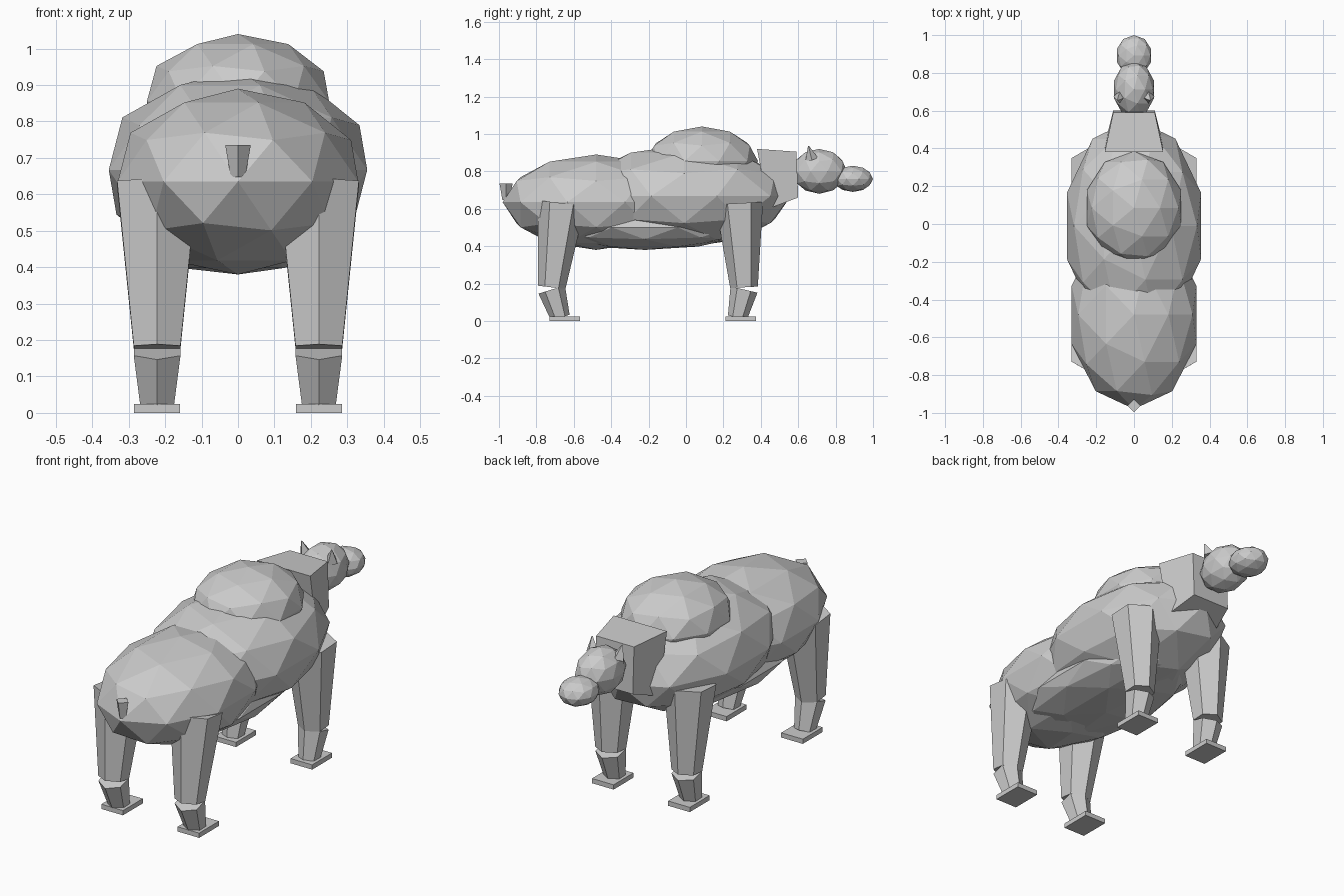
import bpy
import bmesh
from mathutils import Vector, Matrix

if "Cube" in bpy.data.objects:
    bpy.data.objects.remove(bpy.data.objects["Cube"])

grey = bpy.data.materials.new("plain grey")
grey.diffuse_color = (0.6, 0.6, 0.6, 1)
grey.use_nodes = True
grey.node_tree.nodes["Principled BSDF"].inputs["Base Color"].default_value = grey.diffuse_color


def finish(name, bm):
    bmesh.ops.recalc_face_normals(bm, faces=bm.faces)
    mesh = bpy.data.meshes.new(name)
    bm.to_mesh(mesh)
    bm.free()
    mesh.materials.append(grey)
    ob = bpy.data.objects.new(name, mesh)
    bpy.context.collection.objects.link(ob)
    return ob


def blob(name, centre, radii):
    """Faceted ellipsoid."""
    bm = bmesh.new()
    mat = Matrix.Translation(centre) @ Matrix.Diagonal((*radii, 1))
    bmesh.ops.create_icosphere(bm, subdivisions=2, radius=1, matrix=mat)
    return finish(name, bm)


def limb(name, start, end, r1, r2, sides):
    """Tapered prism between two points, with a corner towards +y."""
    a, b = Vector(start), Vector(end)
    bm = bmesh.new()
    axis = (b - a).normalized()
    side = Vector((1, 0, 0))
    side = (side - axis * side.dot(axis)).normalized()
    fwd = axis.cross(side)
    rot = Matrix((side, fwd, axis)).transposed().to_4x4()
    mat = Matrix.Translation((a + b) / 2) @ rot
    bmesh.ops.create_cone(bm, cap_ends=True, segments=sides, radius1=r1,
                          radius2=r2, depth=(b - a).length, matrix=mat)
    return finish(name, bm)


def box(name, centre, size):
    bm = bmesh.new()
    mat = Matrix.Translation(centre) @ Matrix.Diagonal((*size, 1))
    bmesh.ops.create_cube(bm, size=1, matrix=mat)
    return finish(name, bm)


# Body masses
blob("hindquarters", (0, -0.48, 0.635), (0.347, 0.5, 0.255))
blob("forequarters", (0, -0.01, 0.667), (0.373, 0.57, 0.274))
blob("shoulder_hump", (0, 0.085, 0.855), (0.263, 0.30, 0.185))
blob("belly", (0, -0.22, 0.5), (0.30, 0.57, 0.12))

# Neck: tapered block running forward into the head
bm = bmesh.new()
rings = []
for y_top, y_low, half_top, half_low, top, low in (
        (0.38, 0.44, 0.155, 0.15, 0.92, 0.60),
        (0.59, 0.60, 0.11, 0.11, 0.905, 0.66)):
    rings.append([bm.verts.new(p) for p in (
        (-half_low, y_low, low), (half_low, y_low, low),
        (half_top, y_top, top), (-half_top, y_top, top))])
for i in range(4):
    j = (i + 1) % 4
    bm.faces.new((rings[0][i], rings[0][j], rings[1][j], rings[1][i]))
for r in rings:
    bm.faces.new(r)
finish("neck", bm)

# Head
blob("skull", (0, 0.712, 0.80), (0.112, 0.148, 0.12))
blob("muzzle", (0, 0.892, 0.76), (0.096, 0.108, 0.07))

# Tail stub
limb("tail", (0, -0.962, 0.648), (0, -0.962, 0.735), 0.02, 0.035, 4)

for s, label in ((-1, "left"), (1, "right")):
    limb("ear_" + label, (s * 0.075, 0.672, 0.865), (s * 0.088, 0.655, 0.935),
         0.034, 0.003, 4)
    # Legs: knee leans one way, shin leans back under the body
    for part, top_y, knee_y, ankle_y, foot_y in (
            ("front", 0.285, 0.31, 0.275, 0.293),
            ("rear", -0.665, -0.718, -0.672, -0.648)):
        x = s * 0.222
        tag = part + "_" + label
        limb("upper_leg_" + tag, (x, knee_y, 0.18), (x, top_y, 0.63),
             0.074, 0.127, 6)
        limb("lower_leg_" + tag, (x, ankle_y, 0.018), (x, knee_y, 0.168),
             0.052, 0.074, 6)
        box("foot_" + tag, (x, foot_y, 0.0125), (0.126, 0.165, 0.025))
